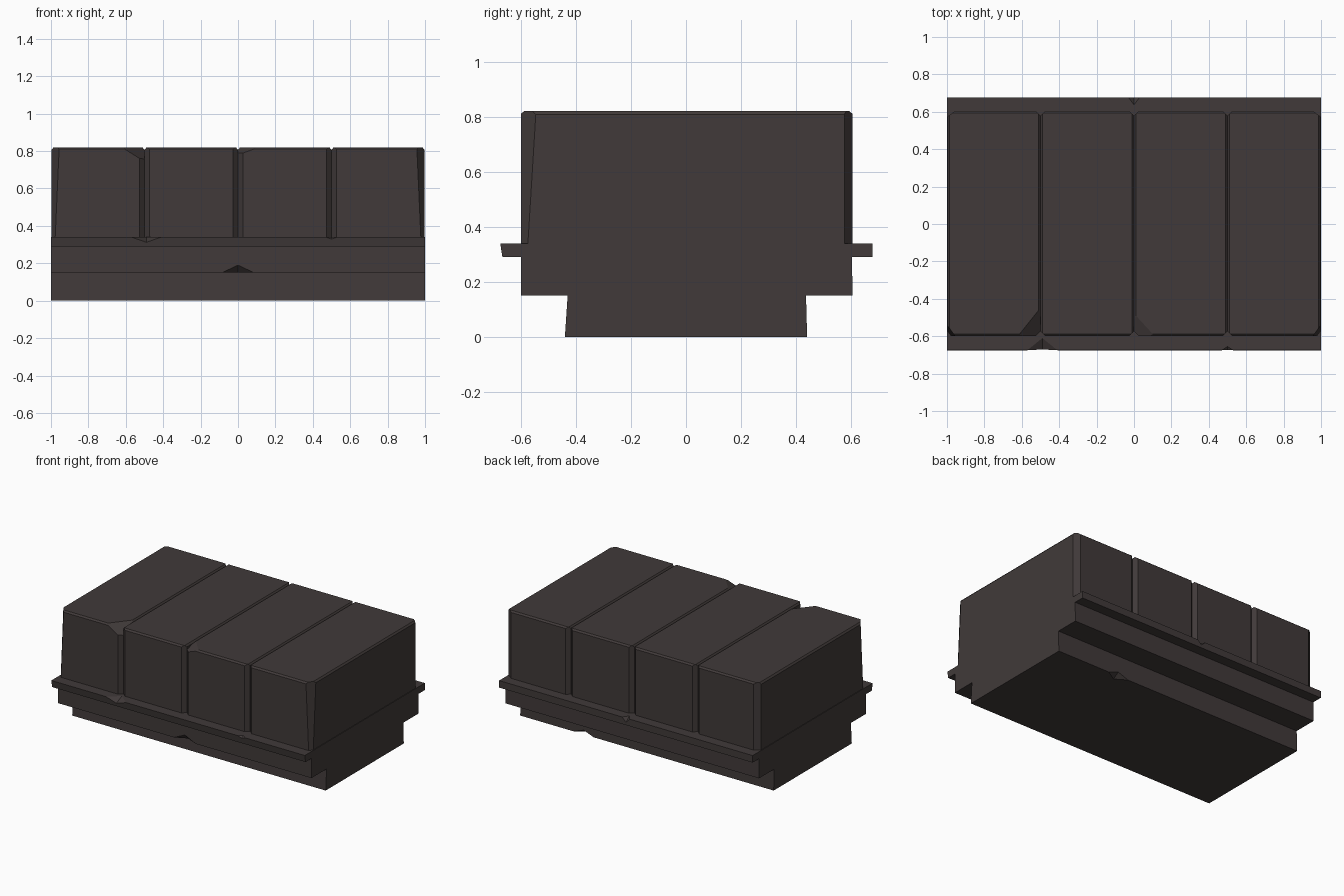
import bpy, bmesh
from mathutils import Vector

if "Cube" in bpy.data.objects:
    bpy.data.objects.remove(bpy.data.objects["Cube"])

INF = float("inf")
stone = bpy.data.materials.new("dark stone")
stone.diffuse_color = (0.052, 0.042, 0.041, 1)
stone.use_nodes = True
stone.node_tree.nodes["Principled BSDF"].inputs["Base Color"].default_value = stone.diffuse_color


def finish(bm, name):
    bmesh.ops.recalc_face_normals(bm, faces=bm.faces)
    mesh = bpy.data.meshes.new(name)
    bm.to_mesh(mesh)
    bm.free()
    mesh.materials.append(stone)
    obj = bpy.data.objects.new(name, mesh)
    bpy.context.collection.objects.link(obj)
    return obj


def cut_corner(bm, corner, signs, lengths):
    """Slice off a corner or edge; lengths are the plane's distances along each axis."""
    normal = Vector([s / l for s, l in zip(signs, lengths)])
    point = Vector(corner)
    axis = min(range(3), key=lambda k: lengths[k])
    point[axis] -= signs[axis] * lengths[axis]
    geom = bm.verts[:] + bm.edges[:] + bm.faces[:]
    res = bmesh.ops.bisect_plane(bm, geom=geom, dist=1e-5, plane_co=point,
                                 plane_no=normal.normalized(), clear_outer=True)
    edges = [e for e in res["geom_cut"] if isinstance(e, bmesh.types.BMEdge)]
    if edges:
        bmesh.ops.contextual_create(bm, geom=edges)


# Stepped base: one profile in y, z swept along x
profile = [(-0.44, 0), (0.44, 0), (0.436, 0.15), (0.605, 0.15), (0.603, 0.29), (0.677, 0.29),
           (0.677, 0.34), (-0.675, 0.34), (-0.667, 0.29), (-0.6, 0.29), (-0.6, 0.15), (-0.43, 0.15)]
bm = bmesh.new()
face = bm.faces.new([bm.verts.new((-1, y, z)) for y, z in profile])
ext = bmesh.ops.extrude_face_region(bm, geom=[face])
bmesh.ops.translate(bm, vec=(2, 0, 0), verts=[v for v in ext["geom"] if isinstance(v, bmesh.types.BMVert)])
base = finish(bm, "stepped_base")

# Chips in the base edges: eight-sided cutters centred on an edge
chips = [((-0.49, -0.675, 0.34), (0.08, 0.065, 0.03)),
         ((0.5, -0.675, 0.34), (0.03, 0.02, 0.012)),
         ((0.0, 0.677, 0.34), (0.03, 0.04, 0.03)),
         ((0.0, -0.6, 0.15), (0.085, 0.04, 0.04)),
         ((0.5, 0.44, 0.0), (0.08, 0.05, 0.03))]
for pos, size in chips:
    bm = bmesh.new()
    ring = [bm.verts.new((x, y, 0)) for x, y in ((1, 0), (0, 1), (-1, 0), (0, -1))]
    for tip in (bm.verts.new((0, 0, 1)), bm.verts.new((0, 0, -1))):
        for i in range(4):
            bm.faces.new((ring[i], ring[(i + 1) % 4], tip))
    for v in bm.verts:
        v.co = Vector(pos) + Vector([c * s for c, s in zip(v.co, size)])
    cutter = finish(bm, "chip_cutter")
    cutter.hide_render = True
    mod = base.modifiers.new("chip", "BOOLEAN")
    mod.operation, mod.solver, mod.object = "DIFFERENCE", "EXACT", cutter
    bpy.context.view_layer.objects.active = base
    bpy.ops.object.modifier_apply(modifier=mod.name)
    bpy.data.objects.remove(cutter)

# Four stone blocks with chamfered corners, separated by V-shaped seams
Y0, Y1, Z0, Z1 = -0.6, 0.605, 0.33, 0.82
seams = [-0.997, -0.5, 0, 0.5, 0.997]
block_chips = {0: ((1, -1, 1), (0.12, 0.15, 0.075)), 2: ((-1, -1, 1), (0.11, 0.12, 0.04))}
for i in range(4):
    x0, x1 = seams[i] + 0.001, seams[i + 1] - 0.001
    bm = bmesh.new()
    bmesh.ops.create_cube(bm, size=1)
    for v in bm.verts:
        v.co = (x1 if v.co.x > 0 else x0, Y1 if v.co.y > 0 else Y0, Z1 if v.co.z > 0 else Z0)
    for sx, x in ((-1, x0), (1, x1)):
        for sy, y in ((-1, Y0), (1, Y1)):
            outer = abs(x) > 0.9
            width = 0.04 if outer else 0.026
            depth = (0.055 if sy < 0 else 0.03) if outer else 0.025
            cut_corner(bm, (x, y, Z1), (sx, sy, 1), (width, depth, 0.9 if outer and sy < 0 else INF))
        cut_corner(bm, (x, 0, Z1), (sx, 0, 1), (0.01, INF, 0.012))
    for sy, y in ((-1, Y0), (1, Y1)):
        cut_corner(bm, (0, y, Z1), (0, sy, 1), (INF, 0.012, 0.01))
    if i in block_chips:
        signs, lengths = block_chips[i]
        cut_corner(bm, (x1 if signs[0] > 0 else x0, Y0, Z1), signs, lengths)
    finish(bm, f"stone_block_{i + 1}")
